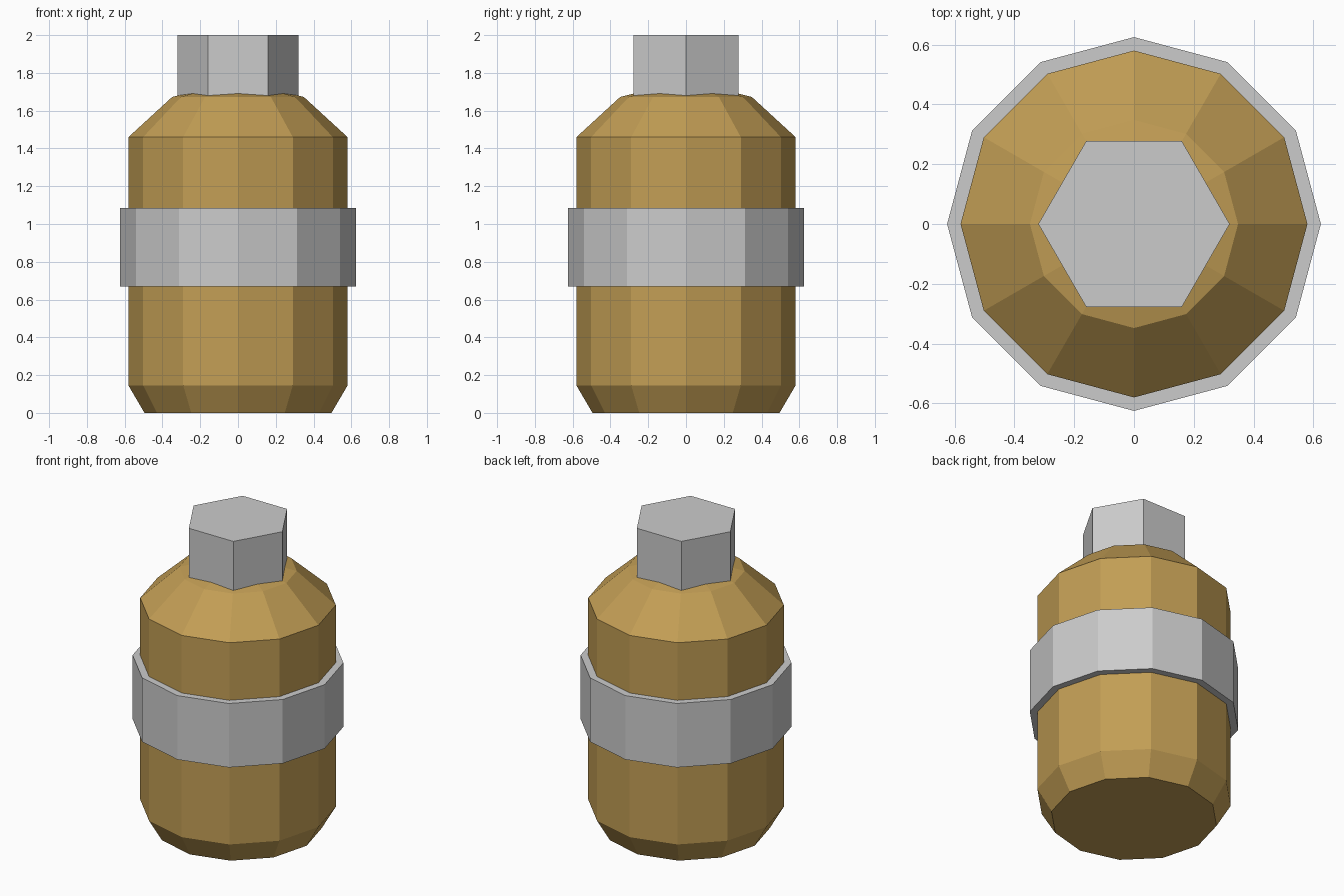
import bpy
import bmesh
from math import cos, sin, tau

if "Cube" in bpy.data.objects:
    bpy.data.objects.remove(bpy.data.objects["Cube"])


def turned(name, sides, profile, material=None):
    """Closed faceted solid from (radius, height) points, bottom to top."""
    bm = bmesh.new()
    rings = [[bm.verts.new((r * cos(tau * i / sides), r * sin(tau * i / sides), z))
              for i in range(sides)] for r, z in profile]
    for low, high in zip(rings, rings[1:]):
        for i in range(sides):
            j = (i + 1) % sides
            bm.faces.new((low[i], low[j], high[j], high[i]))
    bm.faces.new(rings[0][::-1])
    bm.faces.new(rings[-1])
    mesh = bpy.data.meshes.new(name)
    bm.to_mesh(mesh)
    bm.free()
    if material:
        mesh.materials.append(material)
    obj = bpy.data.objects.new(name, mesh)
    bpy.context.collection.objects.link(obj)
    return obj


brass = bpy.data.materials.new("brass")
brass.diffuse_color = (0.54, 0.34, 0.09, 1)
brass.use_nodes = True
brass.node_tree.nodes["Principled BSDF"].inputs["Base Color"].default_value = brass.diffuse_color

# Twelve-sided body with chamfered base and sloping shoulder
turned("body", 12, [(0.495, 0), (0.58, 0.145), (0.58, 1.46),
                    (0.348, 1.673), (0.2, 1.71)], brass)

# Band around the middle
turned("band", 12, [(0.625, 0.668), (0.625, 1.085)])

# Hexagonal cap
turned("cap", 6, [(0.32, 1.64), (0.32, 2.0)])
